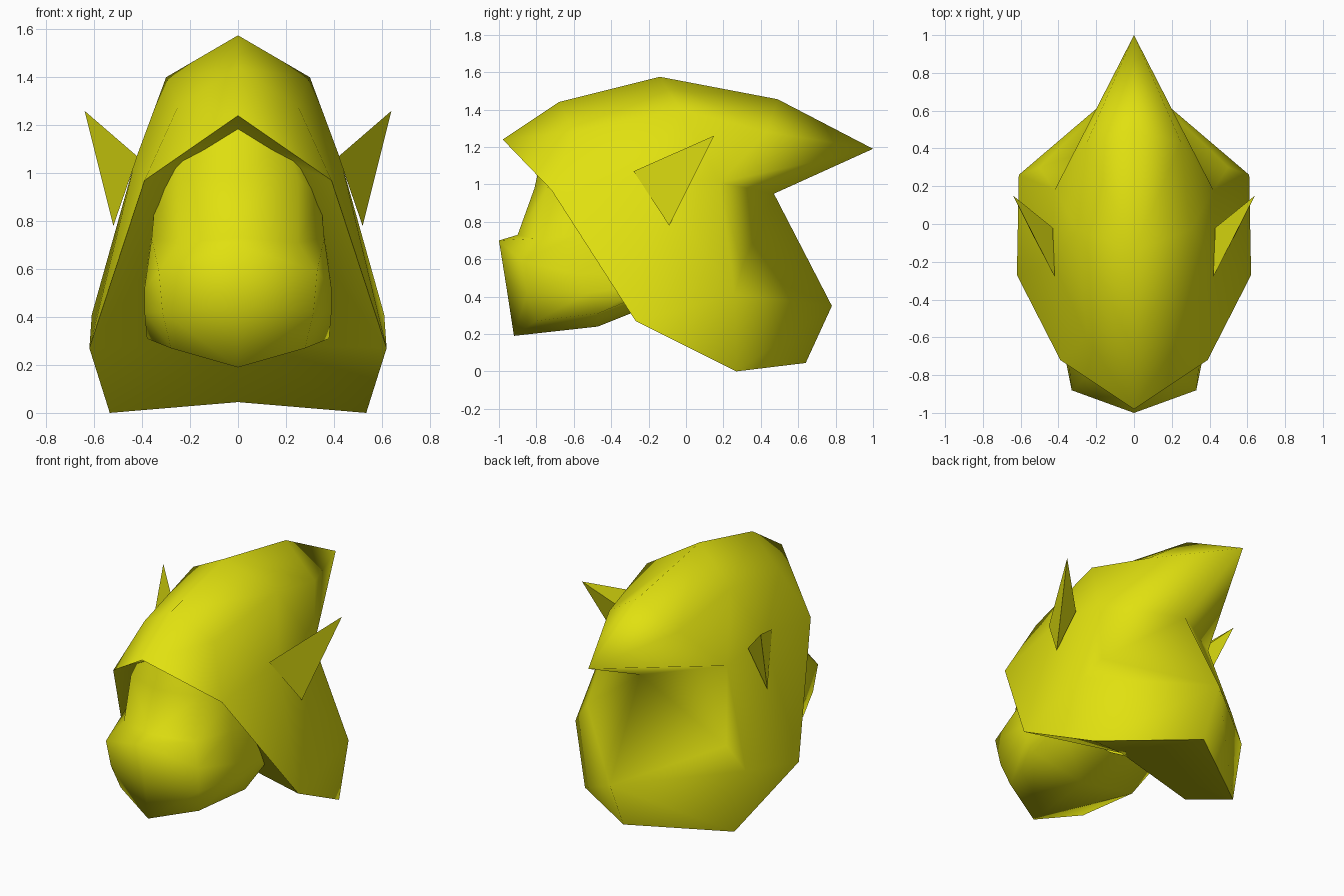
import bpy, bmesh, math

if "Cube" in bpy.data.objects:
    bpy.data.objects.remove(bpy.data.objects["Cube"])

yellow = bpy.data.materials.new("yellow")
yellow.diffuse_color = (0.75, 0.75, 0.005, 1)
yellow.use_nodes = True
yellow.node_tree.nodes["Principled BSDF"].inputs["Base Color"].default_value = yellow.diffuse_color


def mirrored(name, points, faces, angle=180, recalc=True):
    """Build the right half from named points and mirror it across x = 0."""
    bm = bmesh.new()
    v = {k: bm.verts.new(p) for k, p in points.items()}
    for f in faces:
        bm.faces.new([v[k] for k in f])
    if recalc:
        bmesh.ops.recalc_face_normals(bm, faces=bm.faces)
    me = bpy.data.meshes.new(name)
    bm.to_mesh(me)
    bm.free()
    me.materials.append(yellow)
    ob = bpy.data.objects.new(name, me)
    bpy.context.collection.objects.link(ob)
    bpy.ops.object.select_all(action='DESELECT')
    bpy.context.view_layer.objects.active = ob
    ob.select_set(True)
    bpy.ops.object.shade_smooth_by_angle(angle=math.radians(angle))
    mod = ob.modifiers.new("mirror", 'MIRROR')
    mod.use_clip = True
    return ob


# Hood: ridge (r), shoulder (s), front rim (f), underside (u), lower back (l), hem (b)
hood = {
    "r0": (0, -.98, 1.24), "r1": (0, -.68, 1.44), "r2": (0, -.14, 1.575),
    "r3": (0, .49, 1.455), "tip": (0, 1.0, 1.19),
    "s0": (.25, -.6, 1.28), "s1": (.3, -.03, 1.4), "s2": (.25, .43, 1.28),
    "f1": (.39, -.72, .97), "f2": (.62, -.27, .27), "w": (.43, -.2, 1.05),
    "u0": (0, .47, .95), "u1": (.42, .18, 1.01), "m": (.5, .3, .56),
    "l0": (0, .78, .35), "l1": (.61, .26, .41),
    "b0": (0, .64, .045), "b1": (.535, .27, 0),
}
hood_faces = """r0 f1 s0 r1,r1 s0 s1 r2,r2 s1 s2 r3,r3 s2 tip,s2 u1 tip,s1 w u1 s2,
s0 f1 w s1,f1 f2 w,f2 l1 w,w l1 u1,f2 b1 l1,u1 u0 tip,u1 m u0,u0 m l0,
m l1 l0,u1 l1 m,l0 l1 b1 b0"""
mirrored("hood", hood, [f.split() for f in hood_faces.split(",")])

# Lining that closes the face opening and the underside of the hood
lining = {k: hood[k] for k in ("r0", "f1", "f2", "b0", "b1")}
lining["k0"], lining["k1"] = (0, -.55, 1.13), (0, -.12, .29)
mirrored("hood_lining", lining, [("r0", "k0", "f1"), ("k0", "k1", "f2", "f1"),
                                 ("k1", "b0", "b1", "f2")], recalc=False)

# Head: rows from chin to crown, each running from the nose line to the back
rows = [
    [(0, -.92, .19), (.28, -.80, .27), (.38, -.47, .31), (.38, -.23, .41)],
    [(0, -.96, .45), (.315, -.85, .42), (.39, -.52, .42), (.385, -.22, .46)],
    [(0, -1.0, .70), (.33, -.88, .59), (.39, -.58, .52), (.39, -.22, .53)],
    [(0, -.90, .73), (.25, -.81, .71), (.36, -.58, .73), (.36, -.25, .75)],
    [(0, -.81, .98), (.25, -.74, .98), (.345, -.54, .9), (.34, -.28, .9)],
    [(0, -.75, 1.25), (.2, -.67, 1.15), (.3, -.5, 1.06), (.3, -.28, 1.06)],
]
pts = {(i, j): p for i, r in enumerate(rows) for j, p in enumerate(r)}
pts["jaw"], pts["throat"] = (0, -.47, .24), (0, -.22, .34)
faces = [[(i, j), (i, j + 1), (i + 1, j + 1), (i + 1, j)]
         for i in range(5) for j in range(3)]
faces += [[(0, 0), "jaw", (0, 2), (0, 1)], ["jaw", "throat", (0, 3), (0, 2)]]
mirrored("head", pts, faces)

# Pointed side fins with flat outer faces
fin = {"tip": (.64, .15, 1.26), "a": (.42, -.28, 1.07),
       "b": (.52, -.09, .78), "c": (.43, -.02, 1.05)}
mirrored("side_fin", fin, [("tip", "a", "b"), ("tip", "b", "c"),
                           ("tip", "c", "a"), ("a", "c", "b")], 30)
